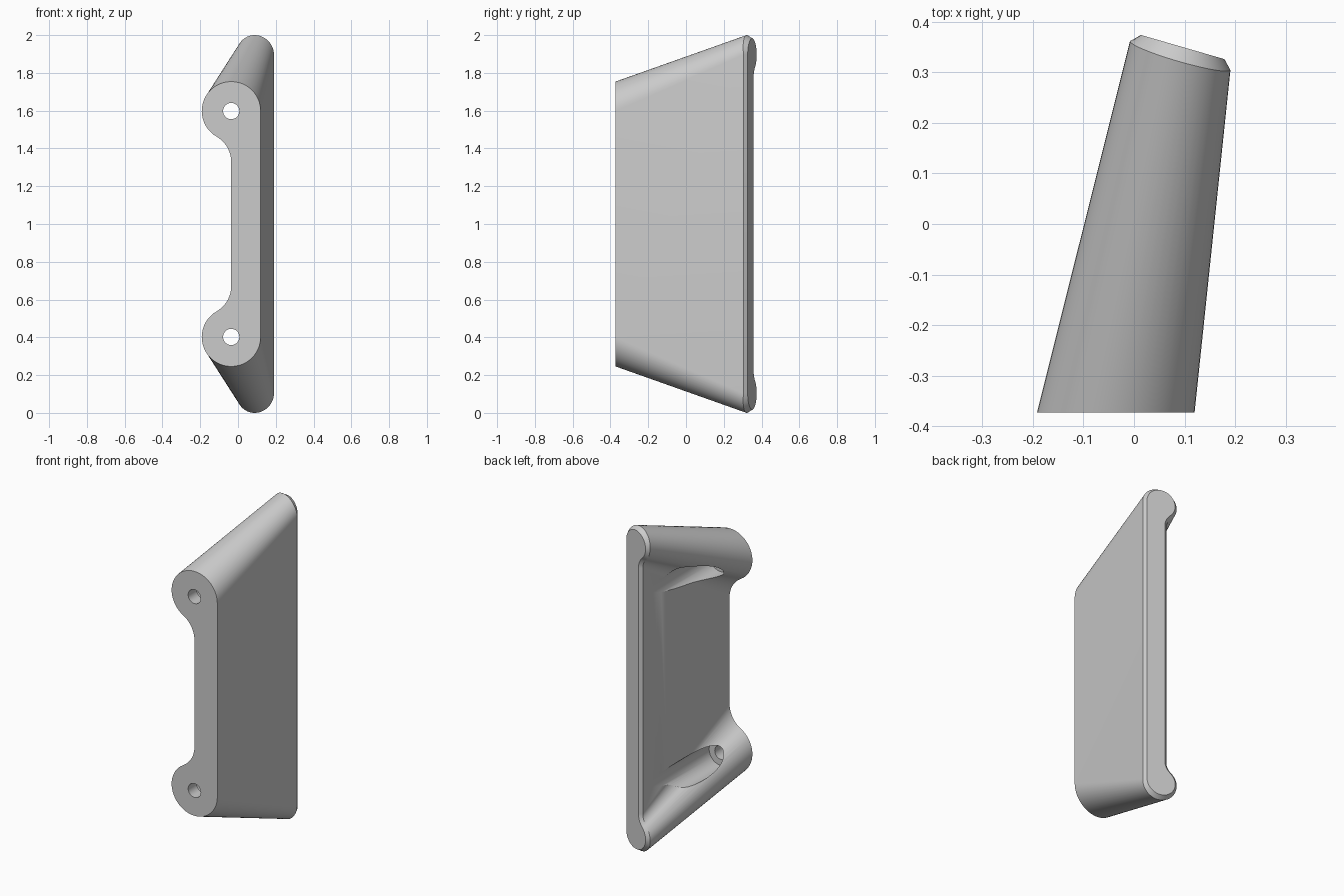
import bpy, bmesh, math
from mathutils import Vector

cube = bpy.data.objects.get("Cube")
if cube:
    bpy.data.objects.remove(cube)

grey = bpy.data.materials.new("plain grey")
grey.use_nodes = True
colour = (0.6, 0.6, 0.6, 1)
grey.diffuse_color = colour
grey.node_tree.nodes["Principled BSDF"].inputs["Base Color"].default_value = colour

FRONT_Y = -0.373
HOLE_X, HOLE_Z = -0.036, 0.598   # hole height is measured from the middle


def section(radius, fillet, centre_z, web, inset=0.0):
    """Outline with a round lobe at each end, filleted into a web whose inner edge is at -web."""
    reach = fillet + web
    rise = math.sqrt((radius + fillet) ** 2 - reach ** 2)
    bend = math.atan2(rise, reach)
    r, f = radius - inset, fillet + inset
    half = []
    for i in range(33):
        a = (math.pi + bend) * i / 32
        half.append((r * math.cos(a), centre_z + r * math.sin(a)))
    for i in range(1, 13):
        a = bend * (1 - i / 12)
        half.append((f * math.cos(a) - reach, centre_z - rise + f * math.sin(a)))
    return half + [(u, -z) for u, z in reversed(half)]


def place(points, origin, across):
    return [origin + across * u + Vector((0, 0, 1 + z)) for u, z in points]


# Lofted body: upright front end, slanted and chamfered back end
across = Vector((0.197, -0.057, 0)).normalized()
outward = Vector((-across.y, across.x, 0))
back = Vector((0.0915, 0.3335, 0))
chamfer = 0.0175
lobe, lobe_z, back_fillet, back_web = 0.1035, 0.8965, 0.08, 0.04
front = place(section(0.156, 0.155, HOLE_Z, 0),
              Vector((HOLE_X, FRONT_Y, 0)), Vector((1, 0, 0)))
rim = place(section(lobe, back_fillet, lobe_z, back_web), back, across)
cap = place(section(lobe, back_fillet, lobe_z, back_web, chamfer),
            back + outward * chamfer, across)
# The chamfer runs deeper over the sloping top and bottom
for p in rim:
    p -= outward * 0.012 * max(0, abs(p.z - 1) - lobe_z) / lobe

bm = bmesh.new()
loops = [[bm.verts.new(p) for p in ring] for ring in (front, rim, cap)]
for a, b in zip(loops, loops[1:]):
    for i in range(len(a)):
        j = (i + 1) % len(a)
        bm.faces.new((a[i], a[j], b[j], b[i]))
bm.faces.new(loops[0])
bm.faces.new(loops[-1])
bmesh.ops.recalc_face_normals(bm, faces=bm.faces)
mesh = bpy.data.meshes.new("handle_body")
bm.to_mesh(mesh)
bm.free()
body = bpy.data.objects.new("handle_body", mesh)
bpy.context.collection.objects.link(body)
mesh.materials.append(grey)


def bore(radius, start, end, side):
    """Cut a round bore along y through one lobe."""
    bpy.ops.mesh.primitive_cylinder_add(
        vertices=48, radius=radius, depth=end - start,
        location=(HOLE_X, (start + end) / 2, 1 + side * HOLE_Z),
        rotation=(math.pi / 2, 0, 0))
    cutter = bpy.context.object
    cutter.name = "bore_cutter"
    cutter.hide_render = True
    cutter.data.materials.append(grey)
    mod = body.modifiers.new("bore", 'BOOLEAN')
    mod.operation = 'DIFFERENCE'
    mod.solver = 'EXACT'
    mod.object = cutter
    bpy.ops.object.select_all(action='DESELECT')
    body.select_set(True)
    bpy.context.view_layer.objects.active = body
    bpy.ops.object.modifier_apply(modifier=mod.name)
    bpy.data.objects.remove(cutter)


# Screw holes and the wider head clearances behind them
for side in (1, -1):
    bore(0.081, -0.29, 0.7, side)
    bore(0.043, -0.5, 0.0, side)

bpy.ops.object.shade_smooth_by_angle(angle=math.radians(28))
